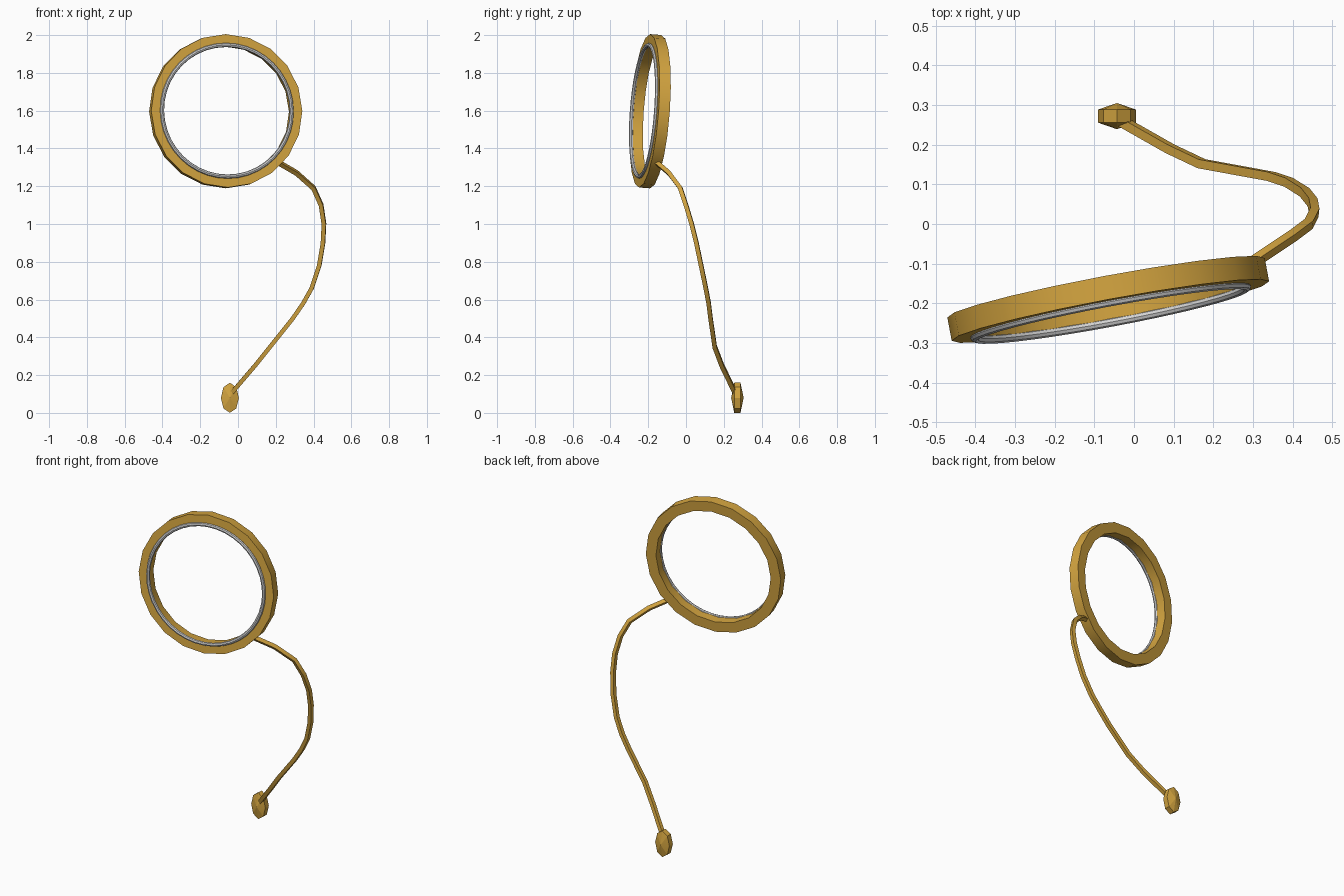
import bpy, bmesh, math
from mathutils import Matrix, Euler

if "Cube" in bpy.data.objects:
    bpy.data.objects.remove(bpy.data.objects["Cube"])


def material(name, rgb):
    m = bpy.data.materials.new(name)
    m.diffuse_color = (*rgb, 1)
    m.use_nodes = True
    m.node_tree.nodes["Principled BSDF"].inputs["Base Color"].default_value = m.diffuse_color
    return m


GOLD = material("gold", (0.65, 0.37, 0.05))
SILVER = material("silver", (0.66, 0.66, 0.66))


def finish(ob, mat, angle):
    ob.data.materials.append(mat)
    bpy.ops.object.select_all(action='DESELECT')
    ob.select_set(True)
    bpy.context.view_layer.objects.active = ob
    bpy.ops.object.shade_smooth_by_angle(angle=math.radians(angle))


def lathe(name, profile, sides, mat, matrix):
    """Spin a closed (radius, depth) profile around the local y axis."""
    bm = bmesh.new()
    rings = []
    for i in range(sides):
        a = 2 * math.pi * i / sides
        rings.append([bm.verts.new((r * math.sin(a), d, r * math.cos(a)))
                      for r, d in profile])
    n = len(profile)
    for i in range(sides):
        p, q = rings[i], rings[(i + 1) % sides]
        for j in range(n):
            k = (j + 1) % n
            bm.faces.new((p[j], p[k], q[k], q[j]))
    bmesh.ops.recalc_face_normals(bm, faces=bm.faces)
    me = bpy.data.meshes.new(name)
    bm.to_mesh(me)
    bm.free()
    ob = bpy.data.objects.new(name, me)
    bpy.context.collection.objects.link(ob)
    ob.matrix_world = matrix
    finish(ob, mat, 35)


# Tilted lens frame with a thin silver bead on its front edge
tilt = Euler((math.radians(-4.2), 0, math.radians(10.6))).to_matrix().to_4x4()
frame = Matrix.Translation((-0.065, -0.19, 1.597)) @ tilt
lathe("lens_frame", [(0.346, -0.03), (0.407, -0.03), (0.407, 0.03), (0.346, 0.03)],
      20, GOLD, frame)
bead = [(0.349 + 0.011 * math.cos(t * math.pi / 4), -0.033 + 0.011 * math.sin(t * math.pi / 4))
        for t in range(8)]
lathe("silver_bead", bead, 40, SILVER, frame)

# Curved four-sided wire arm
path = [(0.215, -0.155, 1.325), (0.31, -0.09, 1.27), (0.40, -0.03, 1.19),
        (0.44, 0.0, 1.10), (0.455, 0.03, 1.0), (0.45, 0.055, 0.90),
        (0.43, 0.08, 0.78), (0.39, 0.105, 0.66), (0.345, 0.12, 0.58),
        (0.29, 0.13, 0.50), (0.17, 0.152, 0.35), (0.09, 0.19, 0.25),
        (-0.03, 0.258, 0.11)]
curve = bpy.data.curves.new("wire_arm", 'CURVE')
curve.dimensions = '3D'
curve.bevel_depth = 0.016
curve.bevel_resolution = 0
curve.use_fill_caps = True
spline = curve.splines.new('POLY')
spline.points.add(len(path) - 1)
for point, co in zip(spline.points, path):
    point.co = (*co, 1)
arm = bpy.data.objects.new("wire_arm", curve)
bpy.context.collection.objects.link(arm)
bpy.ops.object.select_all(action='DESELECT')
arm.select_set(True)
bpy.context.view_layer.objects.active = arm
bpy.ops.object.convert(target='MESH')
finish(bpy.context.object, GOLD, 30)

# Faceted pad at the end of the arm
bm = bmesh.new()
bmesh.ops.create_uvsphere(bm, u_segments=8, v_segments=3, radius=1)
bmesh.ops.rotate(bm, verts=bm.verts, matrix=Matrix.Rotation(math.pi / 2, 3, 'X'))
bmesh.ops.scale(bm, verts=bm.verts, vec=(0.055, 0.033, 0.092))
me = bpy.data.meshes.new("end_pad")
bm.to_mesh(me)
bm.free()
pad = bpy.data.objects.new("end_pad", me)
bpy.context.collection.objects.link(pad)
pad.location = (-0.043, 0.272, 0.08)
finish(pad, GOLD, 10)
